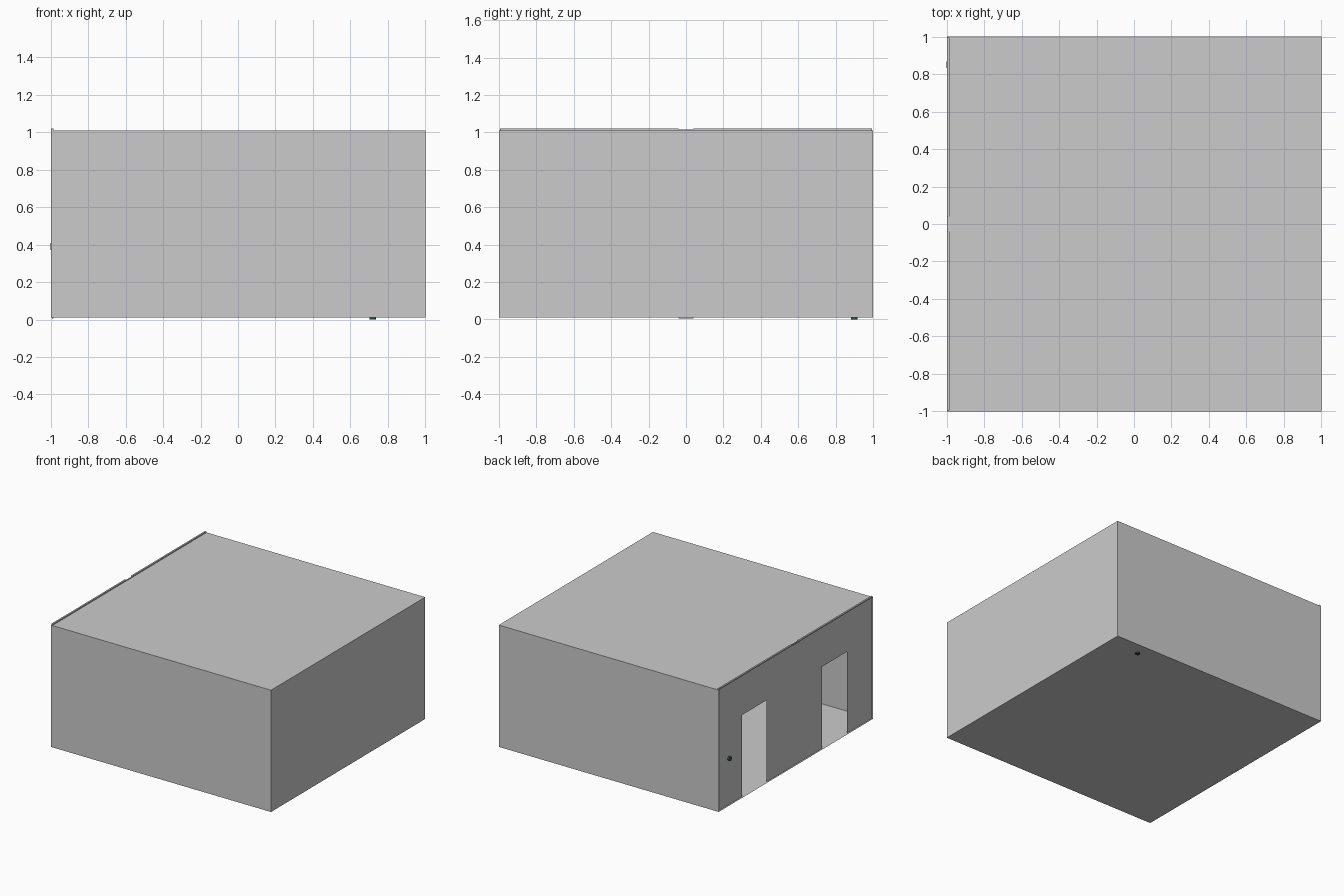
import bpy
import math

if "Cube" in bpy.data.objects:
    bpy.data.objects.remove(bpy.data.objects["Cube"])

DARK_GREEN = bpy.data.materials.new("dark_green")
DARK_GREEN.diffuse_color = (0.02, 0.1, 0.03, 1)
DARK_GREEN.use_nodes = True
DARK_GREEN.node_tree.nodes["Principled BSDF"].inputs["Base Color"].default_value = DARK_GREEN.diffuse_color

LEFT, WALL_X, RIGHT = -0.998, -0.985, 1.0
Z0, Z1 = 0.01, 1.01


def sheet(name, quads):
    """Object made from thin flat quads, each given by four corners."""
    verts = [c for q in quads for c in q]
    faces = [tuple(range(i, i + 4)) for i in range(0, len(verts), 4)]
    mesh = bpy.data.meshes.new(name)
    mesh.from_pydata(verts, [], faces)
    obj = bpy.data.objects.new(name, mesh)
    bpy.context.collection.objects.link(obj)
    return obj


def box(name, x, y, z):
    bpy.ops.mesh.primitive_cube_add(
        size=1, location=[(a + b) / 2 for a, b in (x, y, z)])
    obj = bpy.context.object
    obj.name = name
    obj.scale = [b - a for a, b in (x, y, z)]
    return obj


def disc(name, location, radius, depth, rotation=(0, 0, 0)):
    bpy.ops.mesh.primitive_cylinder_add(
        vertices=24, radius=radius, depth=depth,
        location=location, rotation=rotation)
    obj = bpy.context.object
    obj.name = name
    obj.data.materials.append(DARK_GREEN)
    bpy.ops.object.shade_smooth_by_angle()
    return obj


def level(z, flip=False):
    q = [(LEFT, -1, z), (RIGHT, -1, z), (RIGHT, 1, z), (LEFT, 1, z)]
    return q[::-1] if flip else q


def side(y, flip=False):
    q = [(LEFT, y, Z0), (RIGHT, y, Z0), (RIGHT, y, Z1), (LEFT, y, Z1)]
    return q[::-1] if flip else q


# Thin room shell, open on the left
sheet("floor", [level(Z0)])
sheet("roof", [level(Z1)])
sheet("front_wall", [side(-1)])
sheet("back_wall", [side(1, True)])
sheet("right_wall", [[(RIGHT, -1, Z0), (RIGHT, 1, Z0),
                      (RIGHT, 1, Z1), (RIGHT, -1, Z1)]])


# Recessed wall with two doorways
def panel(y0, y1, z0, z1):
    return [(WALL_X, y1, z0), (WALL_X, y0, z0), (WALL_X, y0, z1), (WALL_X, y1, z1)]


DOOR_IN, DOOR_OUT, DOOR_TOP = 0.36, 0.68, 0.68
sheet("doorway_wall", [
    panel(-1, 1, DOOR_TOP, Z1),
    panel(-1, -DOOR_OUT, Z0, DOOR_TOP),
    panel(-DOOR_IN, DOOR_IN, Z0, DOOR_TOP),
    panel(DOOR_OUT, 1, Z0, DOOR_TOP)])

# Low rim on the roof edge, split by a shallower middle tab
for name, y in (("front", (-0.995, -0.04)), ("back", (0.04, 0.995))):
    box("roof_rim_" + name, (LEFT, WALL_X), y, (Z1, 1.02))
box("top_tab", (-0.992, WALL_X), (-0.04, 0.04), (Z1, 1.015))
box("bottom_tab", (-0.992, WALL_X), (-0.04, 0.04), (0.005, Z0))

# Small green buttons on the doorway wall and under the floor
disc("wall_button", (-0.9925, 0.85, 0.39), 0.018, 0.015, (0, math.pi / 2, 0))
disc("floor_button", (0.72, 0.9, 0.005), 0.018, 0.01)
